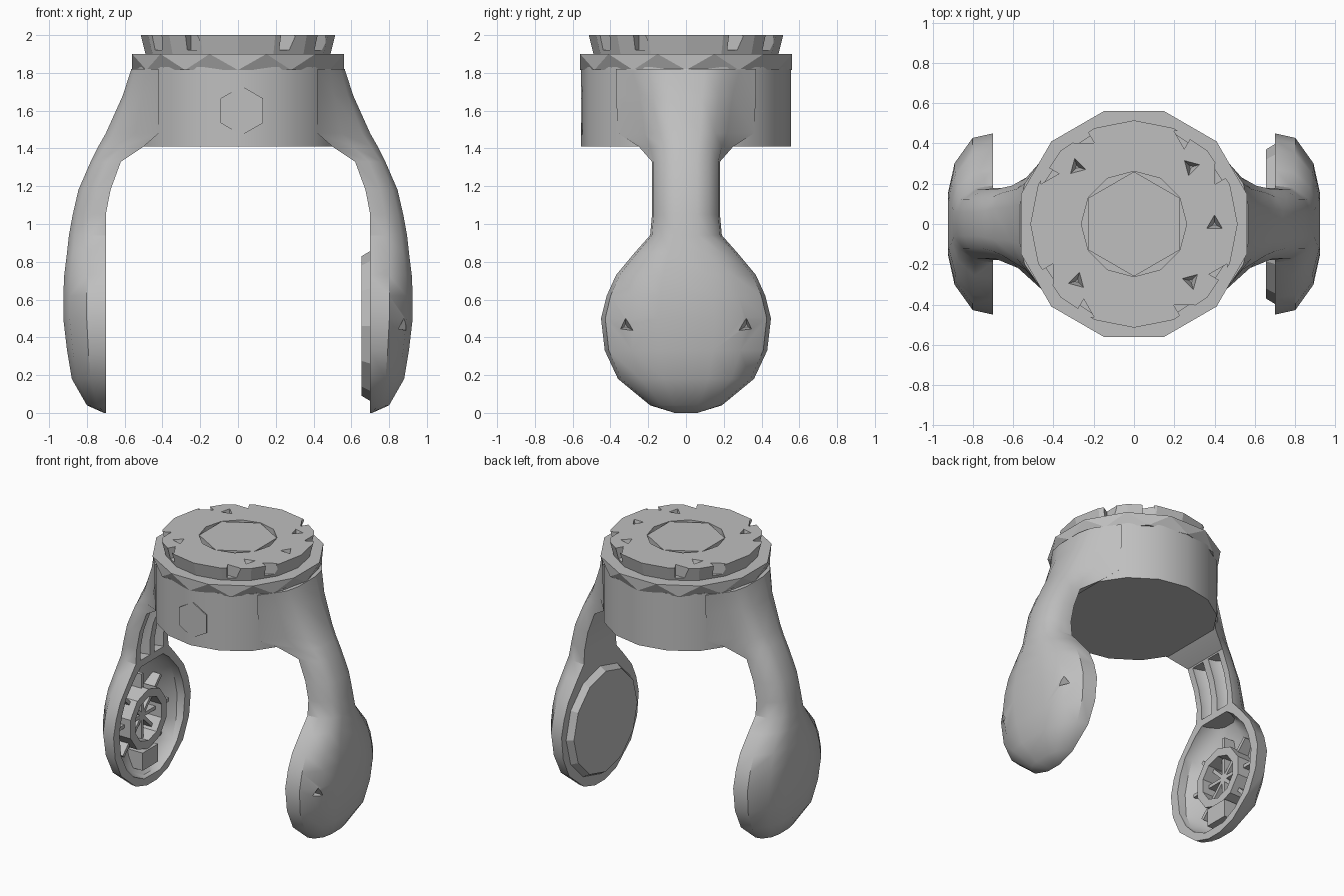
import bpy, bmesh
from math import pi, cos, sin, radians
from mathutils import Matrix, Vector

if "Cube" in bpy.data.objects:
    bpy.data.objects.remove(bpy.data.objects["Cube"])

grey = bpy.data.materials.new("plain_grey")
grey.use_nodes = True
colour = (0.52, 0.52, 0.52, 1)
grey.diffuse_color = colour
grey.node_tree.nodes["Principled BSDF"].inputs["Base Color"].default_value = colour


def finish(name, bm, smooth=None):
    bmesh.ops.recalc_face_normals(bm, faces=bm.faces)
    mesh = bpy.data.meshes.new(name)
    bm.to_mesh(mesh)
    bm.free()
    mesh.materials.append(grey)
    ob = bpy.data.objects.new(name, mesh)
    bpy.context.collection.objects.link(ob)
    if smooth:
        shade(ob, smooth)
    return ob


def shade(ob, angle):
    bpy.ops.object.select_all(action='DESELECT')
    ob.select_set(True)
    bpy.context.view_layer.objects.active = ob
    bpy.ops.object.shade_smooth_by_angle(angle=radians(angle))


def skin(bm, rings):
    """Join rings of points into a closed solid."""
    rows = [[bm.verts.new(p) for p in ring] for ring in rings]
    n = len(rows[0])
    for a, b in zip(rows, rows[1:]):
        for i in range(n):
            j = (i + 1) % n
            bm.faces.new((a[i], a[j], b[j], b[i]))
    bm.faces.new(rows[0])
    bm.faces.new(rows[-1])


def arm_loft(name, stations, side, y=0, smooth=None):
    """Stack rounded D sections: height, inner x, outer x, root and outer half width."""
    rings = []
    for z, xi, xo, root, w in stations:
        half = [(0, root), (0.45, 0.95 * w), (0.85, 0.67 * w), (1, 0.33 * w)]
        full = half + [(f, -v) for f, v in reversed(half)]
        rings.append([(side * (xi + f * (xo - xi)), y + v, z) for f, v in full])
    bm = bmesh.new()
    skin(bm, rings)
    return finish(name, bm, smooth)


def prism(name, sides, r1, r2, depth, centre, axis=(0, 0, 1), turn=0, smooth=None):
    bm = bmesh.new()
    rot = Vector(axis).to_track_quat('Z', 'Y').to_matrix().to_4x4()
    bmesh.ops.create_cone(bm, cap_ends=True, segments=sides, radius1=r1, radius2=r2, depth=depth,
                          matrix=Matrix.Translation(centre) @ rot @ Matrix.Rotation(turn, 4, 'Z'))
    return finish(name, bm, smooth)


def box(name, size, centre, tilt=0):
    bm = bmesh.new()
    bmesh.ops.create_cube(bm, size=1, matrix=Matrix.Translation(centre)
                          @ Matrix.Rotation(tilt, 4, 'X') @ Matrix.Diagonal((*size, 1)))
    return finish(name, bm)


def cut(target, cutter):
    mod = target.modifiers.new("cut", 'BOOLEAN')
    mod.operation, mod.solver, mod.object = 'DIFFERENCE', 'EXACT', cutter
    bpy.context.view_layer.objects.active = target
    bpy.ops.object.modifier_apply(modifier=mod.name)
    bpy.data.objects.remove(cutter)


# Drum body
prism("drum_body", 16, 0.555, 0.555, 0.42, (0, 0, 1.62), smooth=40)

# Faceted collar, with top corners offset from the bottom ones
bm = bmesh.new()
N = 12
low, high = [], []
for i in range(N):
    a, b = 2 * pi * i / N, 2 * pi * (i + 0.5) / N
    low.append(bm.verts.new((0.56 * cos(a), 0.56 * sin(a), 1.815)))
    high.append(bm.verts.new((0.58 * cos(b), 0.58 * sin(b), 1.9)))
for i in range(N):
    j = (i + 1) % N
    bm.faces.new((low[i], low[j], high[i]))
    bm.faces.new((high[i], low[j], high[j]))
bm.faces.new(low)
bm.faces.new(high)
finish("collar", bm)

# Notched top cap with screw pits and a hexagonal insert
cap = prism("top_cap", 16, 0.485, 0.515, 0.12, (0, 0, 1.94))
for deg in (30, 60, 120, 150, 210, 240, 300, 330):
    a = radians(deg)
    cut(cap, prism("notch", 3, 0.06, 0.06, 0.2, (0.5 * cos(a), 0.5 * sin(a), 2.02), turn=a + pi))
for deg in (0, 45, 135, 225, 315):
    a = radians(deg)
    cut(cap, prism("pit", 3, 0.01, 0.05, 0.08, (0.4 * cos(a), 0.4 * sin(a), 1.97), turn=a + pi))
cut(cap, prism("recess", 12, 0.262, 0.262, 0.08, (0, 0, 2.0)))
prism("hex_insert", 6, 0.26, 0.26, 0.06, (0, 0, 1.969))

# Flush hexagonal plate on the front
prism("front_plate", 6, 0.13, 0.13, 0.008, (0.02, -0.552, 1.6), axis=(0, -1, 0))

# Arms with domed paddles
ARM = [(0, 0.70, 0.71, 0.06, 0.06), (0.04, 0.70, 0.80, 0.19, 0.19), (0.18, 0.70, 0.88, 0.36, 0.36),
       (0.33, 0.70, 0.905, 0.43, 0.43), (0.5, 0.70, 0.925, 0.45, 0.45), (0.62, 0.70, 0.925, 0.42, 0.42),
       (0.73, 0.70, 0.92, 0.37, 0.37), (0.85, 0.70, 0.905, 0.27, 0.27), (0.94, 0.70, 0.895, 0.19, 0.19),
       (1.05, 0.70, 0.875, 0.18, 0.18), (1.18, 0.675, 0.845, 0.18, 0.18), (1.33, 0.62, 0.78, 0.18, 0.18),
       (1.41, 0.5, 0.74, 0.25, 0.2), (1.48, 0.42, 0.70, 0.36, 0.23), (1.68, 0.42, 0.61, 0.37, 0.26),
       (1.82, 0.42, 0.565, 0.37, 0.3)]
left_arm = arm_loft("left_arm", ARM, 1)
right_arm = arm_loft("right_arm", ARM, -1)

# Screw pits and round pad on the left paddle
for y in (-0.32, 0.32):
    cut(left_arm, prism("pit", 3, 0.01, 0.05, 0.1, (0.85, y, 0.46), axis=(1, 0, 0)))
prism("left_pad", 12, 0.40, 0.37, 0.05, (0.68, 0, 0.46), axis=(-1, 0, 0))

# Hollow inside of the right paddle, and two channels up its neck
HOLLOW = [(0.06, 0.74, 0.1), (0.12, 0.80, 0.22), (0.2, 0.83, 0.3), (0.33, 0.86, 0.37), (0.5, 0.875, 0.39),
          (0.62, 0.875, 0.36), (0.73, 0.87, 0.31), (0.85, 0.85, 0.2), (0.9, 0.83, 0.13)]
cut(right_arm, arm_loft("hollow", [(z, 0.66, xo, w, w) for z, xo, w in HOLLOW], -1))
CHANNEL = [(0.95, 0.66, 0.80), (1.05, 0.66, 0.79), (1.18, 0.63, 0.77), (1.32, 0.57, 0.71)]
for y in (-0.08, 0.08):
    cut(right_arm, arm_loft("channel", [(z, a, b, 0.055, 0.055) for z, a, b in CHANNEL], -1, y))
for arm in (left_arm, right_arm):
    shade(arm, 35)

# Hub ring and ribs inside the right paddle
hub = prism("hub_ring", 10, 0.22, 0.22, 0.14, (-0.80, 0, 0.46), axis=(1, 0, 0))
cut(hub, prism("hub_hole", 10, 0.16, 0.16, 0.3, (-0.80, 0, 0.46), axis=(1, 0, 0)))
for k in range(4):
    box("rib_%d" % (k + 1), (0.09, 0.025, 0.62), (-0.825, 0, 0.47), tilt=k * pi / 4)
box("lower_block", (0.12, 0.18, 0.13), (-0.775, 0, 0.18))
